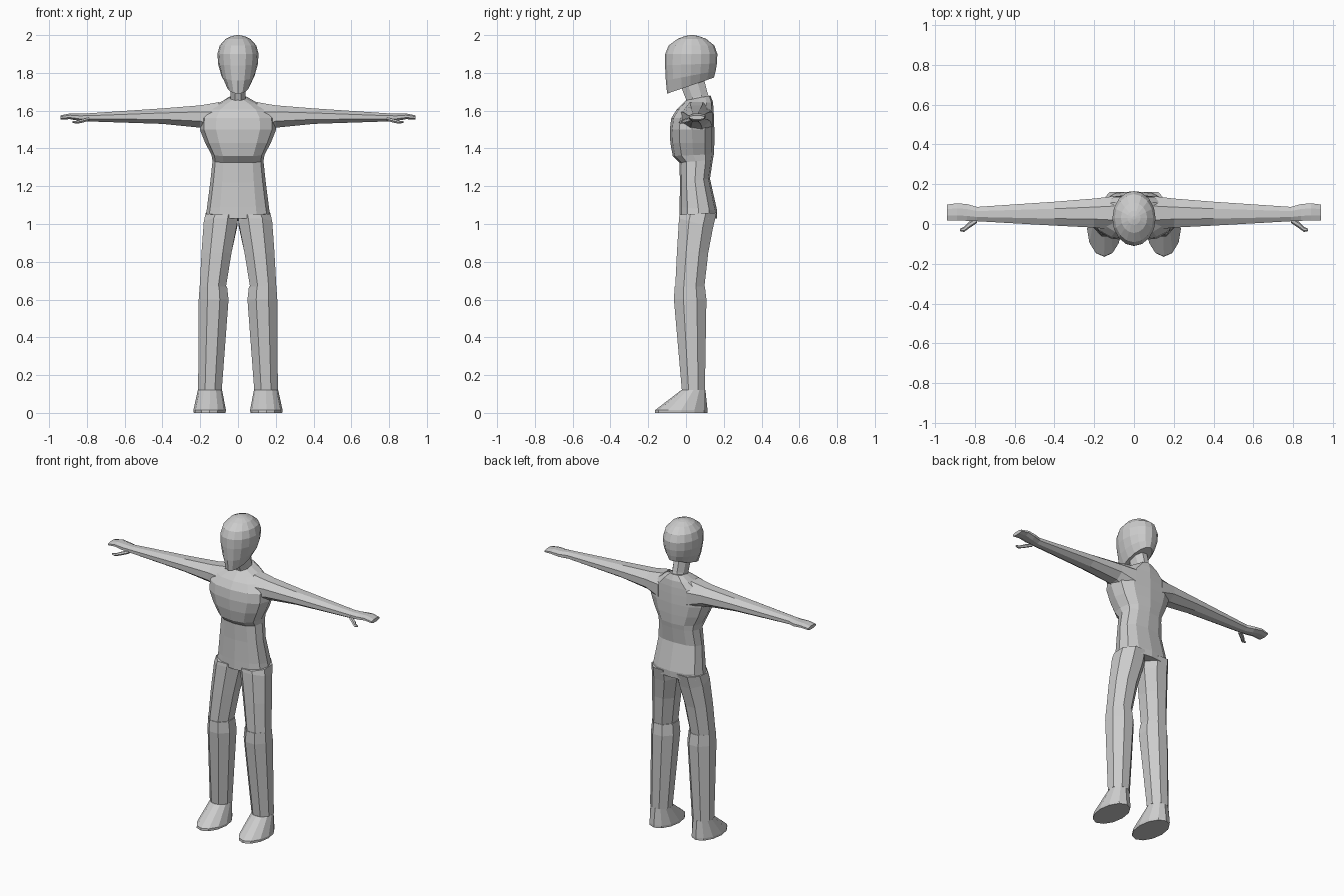
import bpy, bmesh
from math import sin, cos, pi, copysign


def loft(name, rows, n, make, half=False, p=1.0, mirror=False):
    """Skin a stack of n-sided rings; make(row, u, v) maps u, v in -1..1 to a point."""
    bm = bmesh.new()
    off = pi / n if half else 0.0
    k = 1 / cos(off)
    sp = lambda t: copysign(min(1.0, abs(t) * k) ** p, t)
    rings = []
    for row in rows:
        rings.append([bm.verts.new(make(row, sp(cos(a)), sp(sin(a))))
                      for a in (off + 2 * pi * i / n for i in range(n))])
    for a, b in zip(rings, rings[1:]):
        for i in range(n):
            j = (i + 1) % n
            bm.faces.new((a[i], a[j], b[j], b[i]))
    bm.faces.new(rings[0][::-1])
    bm.faces.new(rings[-1])
    bmesh.ops.recalc_face_normals(bm, faces=bm.faces)
    me = bpy.data.meshes.new(name)
    bm.to_mesh(me)
    bm.free()
    ob = bpy.data.objects.new(name, me)
    bpy.context.collection.objects.link(ob)
    if mirror:
        ob.modifiers.new("Mirror", 'MIRROR').use_mirror_merge = False
    return ob


def mix(a, b, t):
    return a + (b - a) * (t + 1) / 2


def upright(r, u, v):
    # row: z front, z back, x min, x max, y min, y max
    return mix(r[2], r[3], u), mix(r[4], r[5], v), mix(r[0], r[1], v)


def centred(r, u, v):
    # row: z front, z back, half width, y min, y max
    return r[2] * u, mix(r[3], r[4], v), mix(r[0], r[1], v)


def sideways(r, u, v):
    # row: x, y min, y max, z min, z max
    return r[0], mix(r[1], r[2], u), mix(r[3], r[4], v)


# Head with sloping jaw
loft("head", [
    (1.69, 1.775, .060, -.100, .148), (1.76, 1.81, .088, -.107, .157),
    (1.84, 1.85, .105, -.111, .164), (1.90, 1.90, .109, -.110, .166),
    (1.945, 1.945, .097, -.092, .150), (1.98, 1.98, .066, -.045, .107),
    (1.995, 1.995, .033, -.005, .067), (2.0, 2.0, .008, .022, .04)], 16, centred)

# Leaning neck
loft("neck", [(1.61, 1.65, .045, .015, .13), (1.66, 1.69, .040, 0, .115),
              (1.75, 1.77, .042, -.035, .095)], 8, centred, half=True)

# Torso: hips, waist, overhanging chest, shoulders
loft("torso", [
    (1.03, 1.03, .174, -.035, .163), (1.09, 1.07, .165, -.034, .165),
    (1.22, 1.24, .146, -.032, .127), (1.325, 1.34, .135, -.035, .142),
    (1.36, 1.37, .140, -.070, .148), (1.43, 1.43, .174, -.083, .150),
    (1.50, 1.50, .202, -.086, .150), (1.56, 1.56, .200, -.078, .148),
    (1.605, 1.605, .165, -.050, .146), (1.635, 1.645, .105, -.020, .143),
    (1.655, 1.68, .050, .000, .130)], 12, centred, p=.8)

# Arms running into flat mitten hands
loft("arm", [
    (.10, -.03, .14, 1.46, 1.645), (.20, -.018, .128, 1.51, 1.628),
    (.40, -.008, .112, 1.53, 1.612), (.79, .014, .086, 1.543, 1.586),
    (.84, .016, .100, 1.546, 1.584), (.89, .018, .104, 1.555, 1.585),
    (.94, .018, .098, 1.553, 1.575)], 8, sideways, half=True, mirror=True)
loft("thumb", [
    (.79, .005, .035, 1.545, 1.565), (.83, -.022, .012, 1.533, 1.555),
    (.855, -.040, -.014, 1.530, 1.547), (.875, -.036, -.024, 1.535, 1.545)],
    6, sideways, mirror=True)

# Legs and feet
loft("thigh", [
    (1.05, 1.06, 0, .172, -.034, .162), (1.03, .98, .002, .181, -.037, .143),
    (.85, .85, .034, .193, -.048, .118), (.665, .665, .064, .203, -.057, .097)],
    8, upright, half=True, mirror=True)
loft("shin", [
    (.67, .67, .058, .203, -.060, .100), (.60, .60, .050, .208, -.064, .108),
    (.12, .12, .086, .211, -.022, .100)], 8, upright, half=True, mirror=True)
loft("foot", [
    (.12, .12, .084, .213, -.026, .103), (.015, .015, .064, .236, -.163, .114),
    (0, 0, .066, .234, -.165, .114)], 12, upright, mirror=True)
